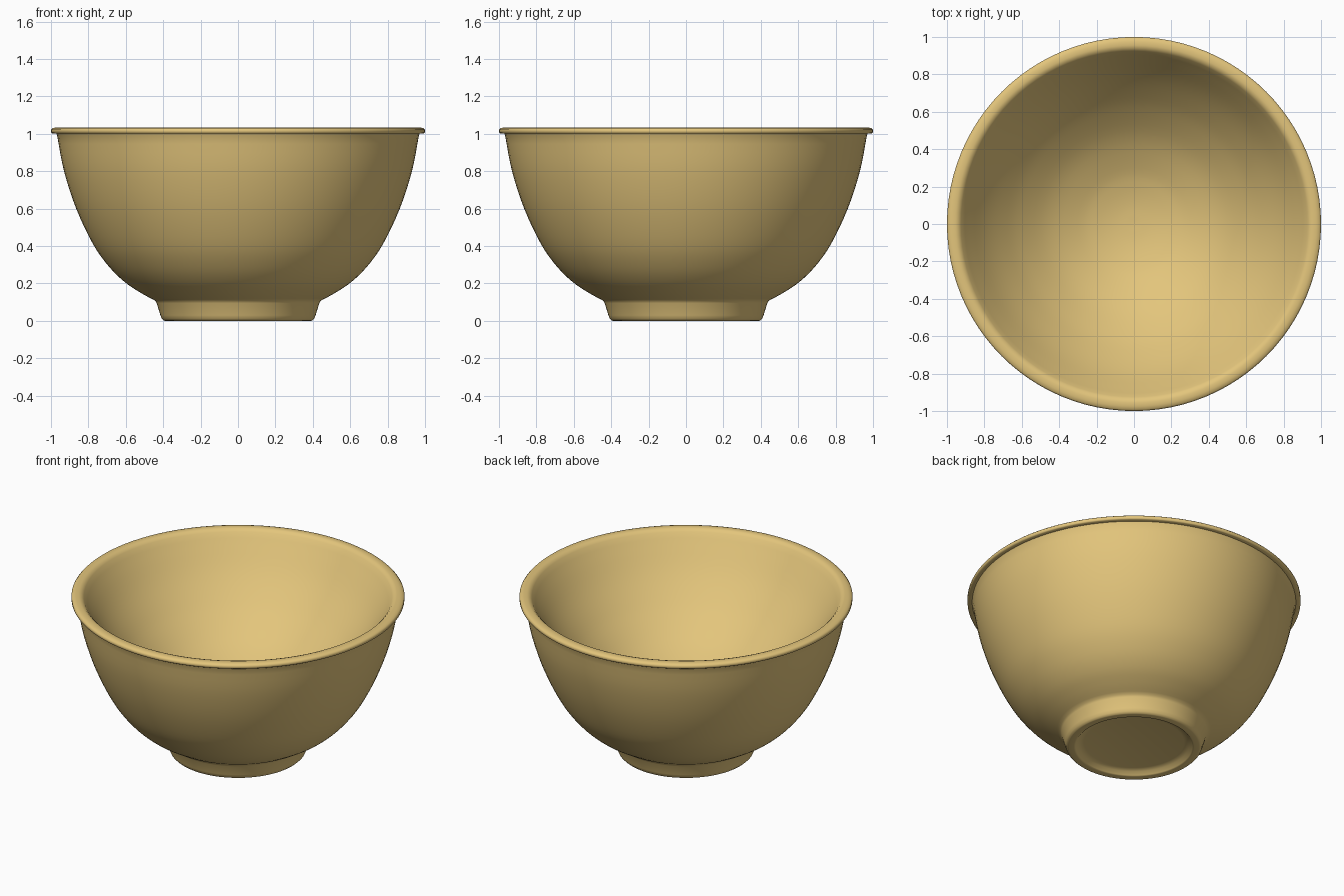
import bpy, bmesh, math
from mathutils import Vector

if "Cube" in bpy.data.objects:
    bpy.data.objects.remove(bpy.data.objects["Cube"])


def smooth_path(pts, steps=4):
    """Catmull-Rom curve through the given (radius, z) points."""
    p = [Vector(q) for q in pts]
    p = [2 * p[0] - p[1]] + p + [2 * p[-1] - p[-2]]
    out = []
    for a, b, c, d in zip(p, p[1:], p[2:], p[3:]):
        for i in range(steps):
            t = i / steps
            out.append(0.5 * (2 * b + (c - a) * t + (2 * a - 5 * b + 4 * c - d) * t * t
                              + (3 * b - a - 3 * c + d) * t ** 3))
    return out + [p[-2]]


def lathe(name, profile, segments=96):
    bm = bmesh.new()
    verts = [bm.verts.new((r, 0, z)) for r, z in profile]
    edges = [bm.edges.new(pair) for pair in zip(verts, verts[1:])]
    bmesh.ops.spin(bm, geom=verts + edges, axis=(0, 0, 1), cent=(0, 0, 0),
                   steps=segments, angle=math.tau, use_duplicate=False)
    bmesh.ops.remove_doubles(bm, verts=bm.verts, dist=1e-4)
    bmesh.ops.recalc_face_normals(bm, faces=bm.faces)
    mesh = bpy.data.meshes.new(name)
    bm.to_mesh(mesh)
    bm.free()
    ob = bpy.data.objects.new(name, mesh)
    bpy.context.collection.objects.link(ob)
    return ob


# Recessed underside and foot ring
foot = [(0, 0.03), (0.30, 0.03), (0.335, 0.022), (0.35, 0.004), (0.357, 0.0),
        (0.362, 0.0), (0.39, 0.0), (0.398, 0.002), (0.408, 0.012), (0.415, 0.03), (0.435, 0.095)]
# Outer wall, from foot to rim
outer = smooth_path([(0.443, 0.108), (0.52, 0.15), (0.605, 0.207), (0.69, 0.29),
                     (0.775, 0.41), (0.865, 0.60), (0.93, 0.80), (0.968, 0.995)])
# Rolled lip
lip = [(0.972, 1.002), (0.993, 1.002), (1.0, 1.007), (1.0, 1.022), (0.992, 1.03),
       (0.975, 1.034), (0.955, 1.035), (0.938, 1.03), (0.925, 1.017)]
# Inner wall, from rim down to the floor
inner = smooth_path([(0.905, 0.985), (0.80, 0.83), (0.70, 0.71), (0.60, 0.61),
                     (0.46, 0.50), (0.30, 0.418), (0.20, 0.385), (0.10, 0.366), (0, 0.36)])

bowl = lathe("bowl", foot + outer + lip + inner)

# Mustard glaze
glaze = bpy.data.materials.new("glaze")
glaze.diffuse_color = (0.77, 0.56, 0.20, 1)
glaze.use_nodes = True
glaze.node_tree.nodes["Principled BSDF"].inputs["Base Color"].default_value = glaze.diffuse_color
bowl.data.materials.append(glaze)

bpy.context.view_layer.objects.active = bowl
bowl.select_set(True)
bpy.ops.object.shade_smooth_by_angle(angle=math.radians(60))
